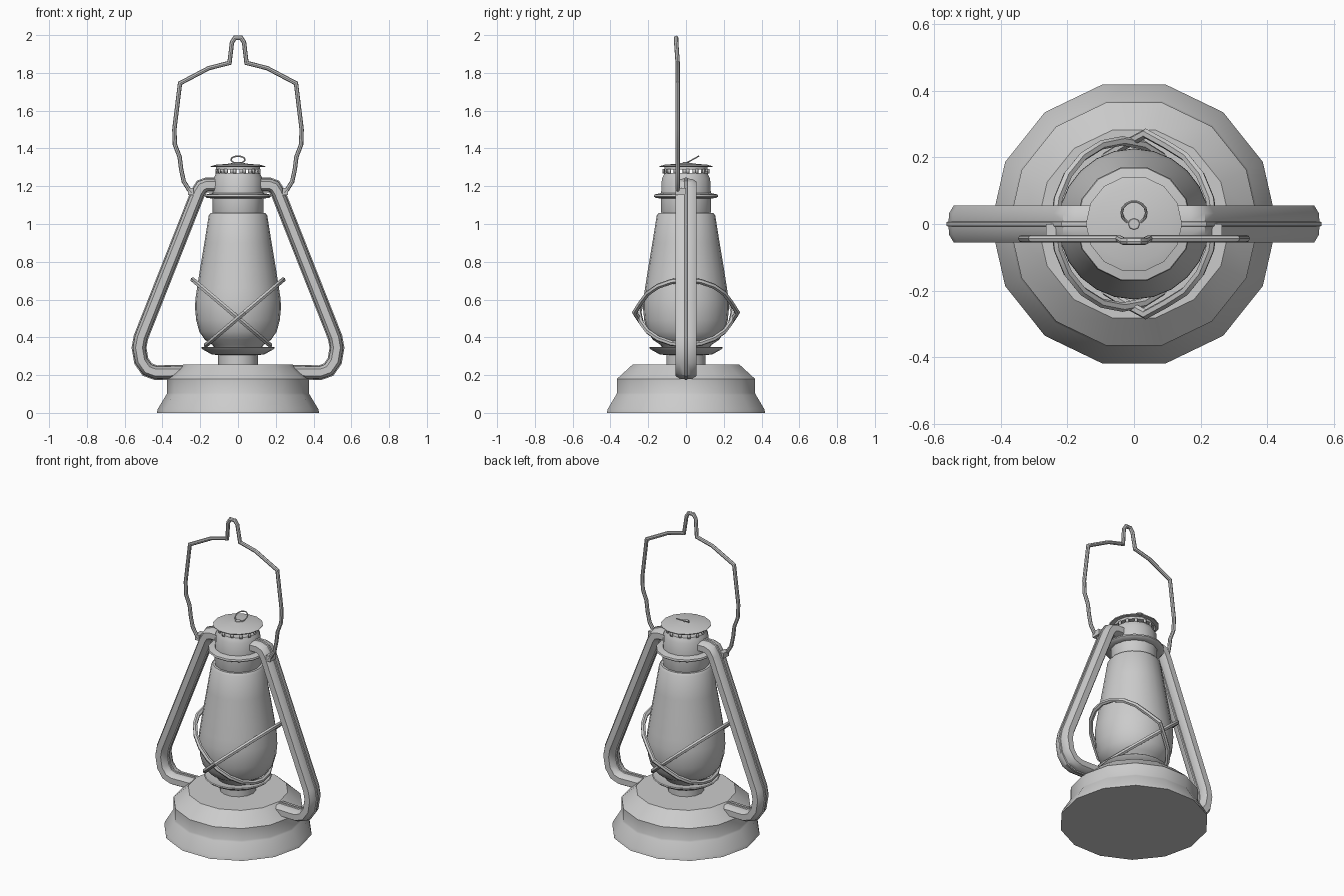
import bpy, bmesh
from math import sin, cos, pi, radians
from mathutils import Vector

if "Cube" in bpy.data.objects:
    bpy.data.objects.remove(bpy.data.objects["Cube"])


def finish(name, bm, angle=35, mirror=False):
    bmesh.ops.recalc_face_normals(bm, faces=bm.faces)
    me = bpy.data.meshes.new(name)
    bm.to_mesh(me)
    bm.free()
    ob = bpy.data.objects.new(name, me)
    bpy.context.collection.objects.link(ob)
    bpy.ops.object.select_all(action='DESELECT')
    bpy.context.view_layer.objects.active = ob
    ob.select_set(True)
    bpy.ops.object.shade_smooth_by_angle(angle=radians(angle))
    if mirror:
        ob.modifiers.new("mirror", 'MIRROR')
    return ob


def skin(bm, rings, closed=False, caps=True):
    """Join rings of points with quads."""
    vs = [[bm.verts.new(p) for p in r] for r in rings]
    n = len(vs[0])
    for a, b in zip(vs, vs[1:] + vs[:1] if closed else vs[1:]):
        for i in range(n):
            j = (i + 1) % n
            bm.faces.new((a[i], a[j], b[j], b[i]))
    if caps and not closed:
        bm.faces.new(vs[0])
        bm.faces.new(vs[-1])


def lathe(name, profile, n=14, caps=True):
    bm = bmesh.new()
    skin(bm, [[(r * cos(2 * pi * i / n), r * sin(2 * pi * i / n), z) for i in range(n)]
              for r, z in profile], caps=caps)
    return finish(name, bm)


def sweep(name, path, section, closed=False, up=Vector((0, 1, 0)), mirror=False):
    """Sweep a section (offset across path, offset along 'up') with mitred corners."""
    pts = [Vector(p) for p in path]
    rings, m = [], len(pts)
    for i, p in enumerate(pts):
        a = pts[i - 1] if (closed or i > 0) else p
        b = pts[(i + 1) % m] if (closed or i < m - 1) else p
        d1 = (p - a).normalized() if p != a else (b - p).normalized()
        d2 = (b - p).normalized() if p != b else d1
        t = (d1 + d2).normalized()
        side = t.cross(up).normalized()
        v = side.cross(t)
        k = 1 / max(t.dot(d1), 0.6)
        rings.append([p + side * s * k + v * w for s, w in section])
    bm = bmesh.new()
    skin(bm, rings, closed)
    return finish(name, bm, mirror=mirror)


def circle(r, n=6):
    return [(r * cos(2 * pi * i / n), r * sin(2 * pi * i / n)) for i in range(n)]


# Fuel tank base and burner
lathe("tank_base", [(.43, 0), (.425, .02), (.38, .095), (.375, .105),
                    (.375, .18), (.29, .256)])
lathe("burner_neck", [(.105, .25), (.105, .32)])
lathe("burner_plate", [(.10, .305), (.14, .31), (.185, .335), (.195, .345),
                       (.19, .349), (.13, .335)], 20)

# Glass globe
lathe("globe", [(.115, .33), (.135, .36), (.175, .387), (.205, .43), (.221, .49),
                (.227, .55), (.226, .6), (.217, .66), (.203, .75), (.178, .9),
                (.155, 1.045), (.145, 1.058)], 24)

# Chimney collar, flange and hood
lathe("chimney", [(.13, 1.05), (.136, 1.065), (.136, 1.135), (.165, 1.138), (.175, 1.146),
                  (.172, 1.156), (.135, 1.164), (.131, 1.24), (.121, 1.258), (.117, 1.27)])

# Slotted vent ring: two of every three wall panels are open
bm = bmesh.new()
n = 42
skin(bm, [[(.117 * cos(2 * pi * i / n), .117 * sin(2 * pi * i / n), z) for i in range(n)]
          for z in (1.268, 1.291)], caps=False)
bm.faces.ensure_lookup_table()
bmesh.ops.delete(bm, geom=[f for i, f in enumerate(bm.faces) if i % 3], context='FACES')
vent = finish("vent_posts", bm)
vent.modifiers.new("thickness", 'SOLIDIFY').thickness = .008

# Lid
lathe("lid", [(.117, 1.288), (.117, 1.303), (.143, 1.301), (.145, 1.306),
              (.115, 1.314), (.06, 1.318), (.02, 1.324)])

# Lid pull ring, tilted backwards
ring = []
for i in range(14):
    a = 2 * pi * i / 14
    h = .034 + .034 * sin(a)
    ring.append((.037 * cos(a), h, 1.322 + .55 * h))
sweep("lid_ring", ring, circle(.004), True, Vector((0, -.48, .88)))
lathe("lid_ring_mount", [(.02, 1.318), (.016, 1.328)], 8)

# Side air tubes with a pressed seam
half = [(.039, .006), (.033, .008), (.032, .032), (.018, .055)]
quad = half + [(-s, w) for s, w in reversed(half)]
section = quad + [(-s, -w) for s, w in quad]
tube = [(.10, 0, 1.207), (.165, 0, 1.207), (.192, 0, 1.197), (.212, 0, 1.165),
        (.514, 0, .40), (.524, 0, .345), (.512, 0, .275), (.48, 0, .229),
        (.435, 0, .213), (.28, 0, .216)]
sweep("side_tube", tube, section, mirror=True)

# Carrying bail with a pinched hanging loop on top
right = [(.245, 1.165), (.262, 1.185), (.287, 1.225), (.301, 1.29), (.309, 1.355),
         (.334, 1.42), (.337, 1.5), (.307, 1.745), (.155, 1.825), (.045, 1.853),
         (.032, 1.962), (.016, 1.986)]
path = right + [(-x, z) for x, z in reversed(right)]
sweep("bail", [(x, -.052 if z > 1.9 else -.044, z) for x, z in path], circle(.0115, 8))

# Pivot lugs joining the bail to the tubes
bm = bmesh.new()
bmesh.ops.create_cube(bm, size=1)
for v in bm.verts:
    v.co = Vector((.25 + v.co.x * .03, -.027 + v.co.y * .055, 1.172 + v.co.z * .035))
finish("bail_lug", bm, mirror=True)

# Two tilted guard wires crossing front and back of the globe
for name, s, bulge in (("guard_wire_left", 1, .25), ("guard_wire_right", -1, .272)):
    loop = []
    for i in range(20):
        a = 2 * pi * i / 20
        y = (bulge if abs(sin(a)) > .97 else .25) * sin(a)
        loop.append((s * (-.035 + .203 * cos(a)), y, .532 - .172 * cos(a)))
    sweep(name, loop, circle(.014), True, Vector((s * .65, 0, .76)))
